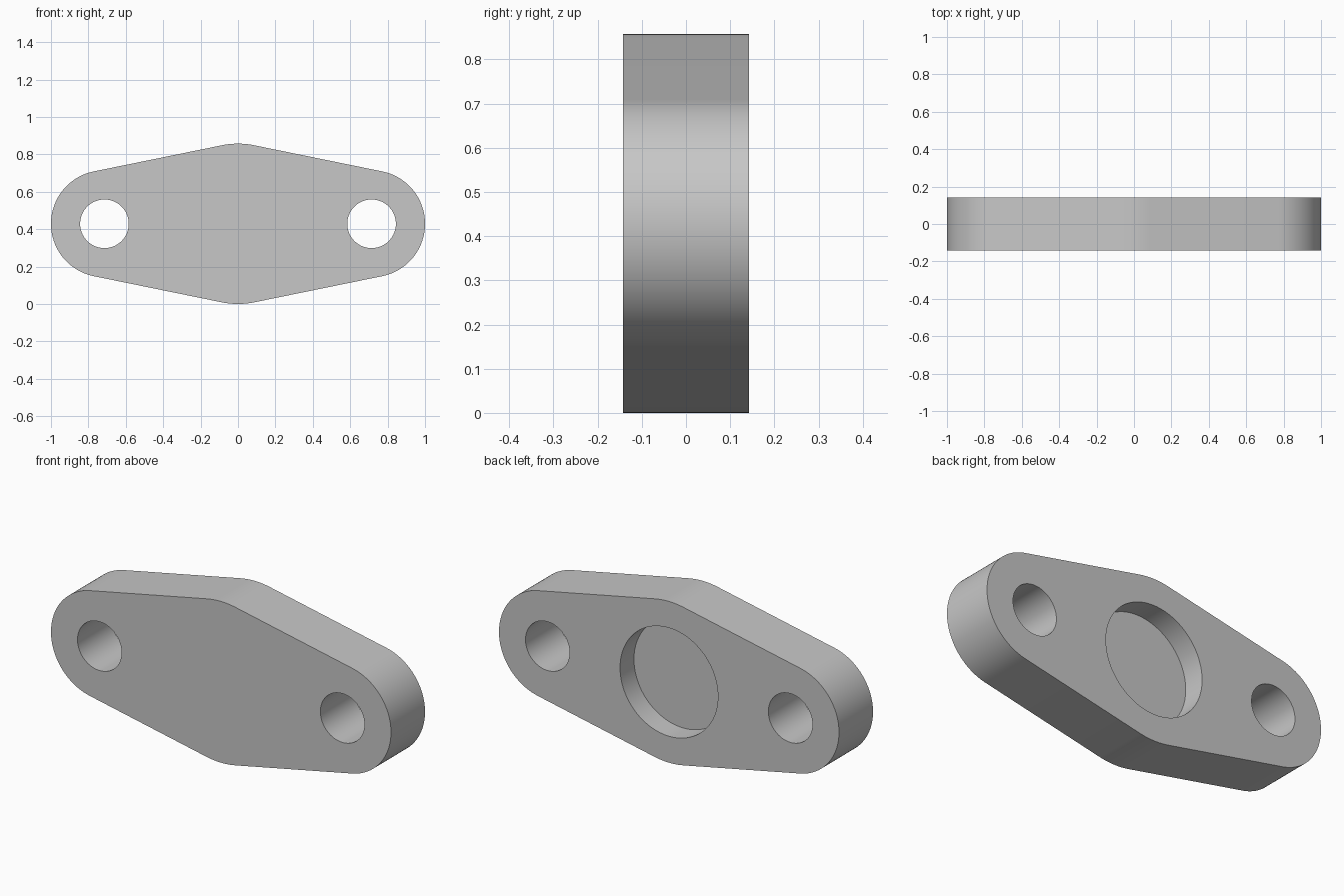
import bpy, bmesh
from math import sin, cos, pi, asin

if "Cube" in bpy.data.objects:
    bpy.data.objects.remove(bpy.data.objects["Cube"], do_unlink=True)

UNIT = 1 / 38.5                      # plate is 77 units long
EAR_X, EAR_R, MID_R = 27.5 * UNIT, 11 * UNIT, 16.5 * UNIT
THICK, HOLE_R = 11 * UNIT, 5 * UNIT
RECESS_R, RECESS_DEPTH = 0.288, 4.5 * UNIT

grey = bpy.data.materials.new("plain grey")
grey.use_nodes = True
colour = (0.57, 0.57, 0.57, 1)
grey.diffuse_color = colour
grey.node_tree.nodes["Principled BSDF"].inputs["Base Color"].default_value = colour


def arc(cx, r, start, end, steps):
    """Points on an arc in the XZ plane, centred at mid height."""
    angles = [start + (end - start) * i / steps for i in range(steps + 1)]
    return [(cx + r * cos(a), MID_R + r * sin(a)) for a in angles]


def prism(name, outline, y0, y1):
    """Extrude an XZ outline from y0 to y1."""
    bm = bmesh.new()
    face = bm.faces.new([bm.verts.new((x, y0, z)) for x, z in outline])
    new = bmesh.ops.extrude_face_region(bm, geom=[face])["geom"]
    verts = [v for v in new if isinstance(v, bmesh.types.BMVert)]
    bmesh.ops.translate(bm, verts=verts, vec=(0, y1 - y0, 0))
    bmesh.ops.recalc_face_normals(bm, faces=bm.faces)
    mesh = bpy.data.meshes.new(name)
    bm.to_mesh(mesh)
    bm.free()
    mesh.materials.append(grey)
    obj = bpy.data.objects.new(name, mesh)
    bpy.context.collection.objects.link(obj)
    return obj


def cylinder(name, x, r, y0, y1):
    return prism(name, arc(x, r, 0, 2 * pi, 96)[:-1], y0, y1)


# Plate outline: two ears and a wider middle joined by tangent lines
tilt = asin((MID_R - EAR_R) / EAR_X)
side = pi / 2 - tilt
outline = (arc(EAR_X, EAR_R, -side, side, 48)
           + arc(0, MID_R, side, pi - side, 12)
           + arc(-EAR_X, EAR_R, pi - side, pi + side, 48)
           + arc(0, MID_R, pi + side, 2 * pi - side, 12))
plate = prism("flange_plate", outline, -THICK / 2, THICK / 2)

# Bolt holes through both ears and a blind round recess in the back
cutters = [cylinder("bolt_hole_cutter", s * EAR_X, HOLE_R, -THICK, THICK) for s in (-1, 1)]
cutters.append(cylinder("recess_cutter", 0, RECESS_R, THICK / 2 - RECESS_DEPTH, THICK))

bpy.ops.object.select_all(action="DESELECT")
bpy.context.view_layer.objects.active = plate
plate.select_set(True)
for cutter in cutters:
    cutter.hide_render = True
    mod = plate.modifiers.new(cutter.name, "BOOLEAN")
    mod.operation, mod.solver, mod.object = "DIFFERENCE", "EXACT", cutter
    bpy.ops.object.modifier_apply(modifier=mod.name)
    bpy.data.objects.remove(cutter, do_unlink=True)

bpy.ops.object.shade_smooth_by_angle(angle=pi / 6)
